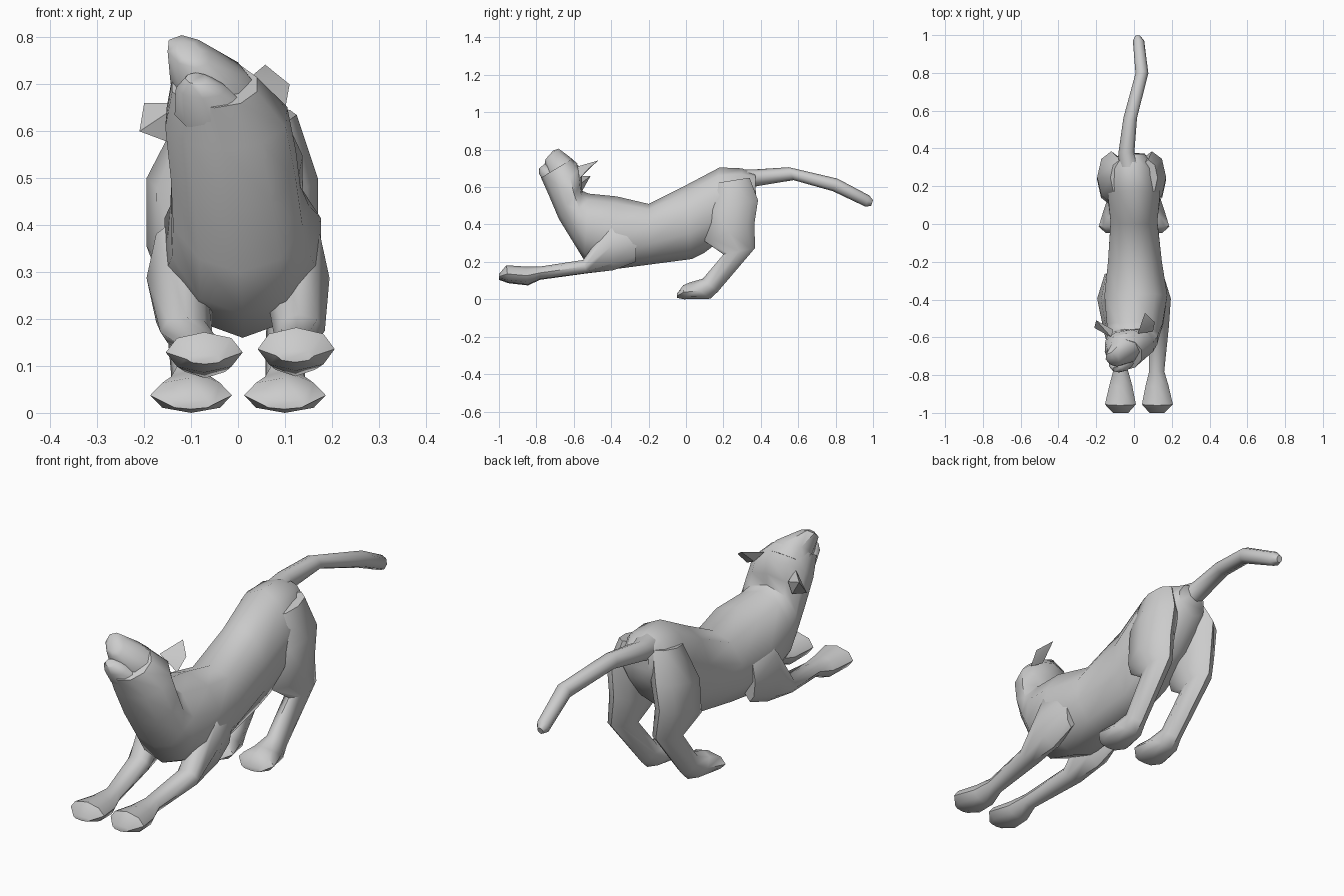
import bpy, bmesh, math
from mathutils import Vector


def finish(name, bm, angle=50):
    bmesh.ops.recalc_face_normals(bm, faces=bm.faces)
    mesh = bpy.data.meshes.new(name)
    bm.to_mesh(mesh)
    bm.free()
    obj = bpy.data.objects.new(name, mesh)
    bpy.context.collection.objects.link(obj)
    bpy.ops.object.select_all(action='DESELECT')
    obj.select_set(True)
    bpy.context.view_layer.objects.active = obj
    bpy.ops.object.shade_smooth_by_angle(angle=math.radians(angle))
    return obj


def loft(name, rings, sides=8):
    """Each ring: (top y, top z, bottom y, bottom z, half width, top x, bottom x)."""
    bm = bmesh.new()
    loops = []
    for ty, tz, by, bz, w, tx, bx in rings:
        top, bot = Vector((tx, ty, tz)), Vector((bx, by, bz))
        mid, half = (top + bot) / 2, (top - bot) / 2
        side = Vector((w, 0, 0))
        loops.append([bm.verts.new(mid + half * math.cos(a) + side * math.sin(a))
                      for a in (2 * math.pi * i / sides for i in range(sides))])
    for a, b in zip(loops, loops[1:]):
        for i in range(sides):
            j = (i + 1) % sides
            bm.faces.new((a[i], a[j], b[j], b[i]))
    bm.faces.new(loops[0])
    bm.faces.new(loops[-1])
    return finish(name, bm)


# torso, neck and raised head
loft("body", [
    (0.37, 0.67, 0.375, 0.52, 0.07, -0.01, -0.01),
    (0.30, 0.70, 0.27, 0.38, 0.13, -0.01, -0.01),
    (0.18, 0.705, 0.10, 0.25, 0.145, 0.0, 0.0),
    (0.00, 0.61, 0.03, 0.215, 0.13, 0.0, 0.0),
    (-0.20, 0.51, -0.20, 0.185, 0.15, 0.005, 0.005),
    (-0.37, 0.55, -0.39, 0.16, 0.175, 0.01, 0.01),
    (-0.52, 0.565, -0.545, 0.21, 0.155, 0.0, 0.01),
    (-0.555, 0.58, -0.60, 0.30, 0.145, -0.01, 0.005),
    (-0.555, 0.63, -0.68, 0.43, 0.14, -0.01, -0.01),
    (-0.56, 0.70, -0.735, 0.56, 0.135, -0.02, -0.03),
    (-0.61, 0.75, -0.775, 0.65, 0.095, -0.05, -0.05)], 10)

# muzzle: upper snout and lower jaw
loft("snout", [
    (-0.58, 0.725, -0.70, 0.62, 0.10, -0.04, -0.04),
    (-0.62, 0.76, -0.745, 0.67, 0.085, -0.06, -0.06),
    (-0.68, 0.805, -0.755, 0.735, 0.045, -0.12, -0.09),
    (-0.71, 0.795, -0.75, 0.75, 0.025, -0.115, -0.095)])
loft("lower_jaw", [
    (-0.68, 0.67, -0.745, 0.60, 0.085, -0.05, -0.05),
    (-0.72, 0.715, -0.785, 0.67, 0.055, -0.08, -0.075),
    (-0.755, 0.725, -0.785, 0.70, 0.025, -0.09, -0.085)])

# ears: thin folded shells
for name, points in {
    "left_ear": [(-0.12, -0.60, 0.66), (-0.13, -0.56, 0.57), (-0.20, -0.51, 0.66),
                 (-0.21, -0.55, 0.60), (-0.11, -0.56, 0.62)],
    "right_ear": [(0.02, -0.58, 0.71), (0.10, -0.57, 0.645), (0.058, -0.47, 0.742),
                  (0.11, -0.52, 0.70), (0.05, -0.55, 0.67)],
}.items():
    bm = bmesh.new()
    for p in points:
        bm.verts.new(p)
    bmesh.ops.convex_hull(bm, input=bm.verts)
    finish(name, bm, 30)

# legs: (top y, top z, bottom y, bottom z, half width, distance from centre)
front = [(-0.26, 0.40, -0.27, 0.20, 0.03, 0.125), (-0.40, 0.42, -0.39, 0.155, 0.07, 0.125),
         (-0.55, 0.21, -0.53, 0.14, 0.055, 0.13), (-0.78, 0.175, -0.78, 0.108, 0.04, 0.12),
         (-0.86, 0.175, -0.845, 0.078, 0.06, 0.122), (-0.96, 0.182, -0.95, 0.09, 0.082, 0.124),
         (-1.0, 0.135, -1.0, 0.108, 0.04, 0.122)]
hind = [(0.15, 0.62, 0.34, 0.65, 0.05, 0.075), (0.11, 0.47, 0.385, 0.53, 0.075, 0.095),
        (0.10, 0.31, 0.365, 0.40, 0.07, 0.10), (0.20, 0.24, 0.37, 0.275, 0.048, 0.11),
        (0.09, 0.11, 0.17, 0.04, 0.042, 0.10), (0.02, 0.09, 0.13, 0.003, 0.06, 0.10),
        (-0.015, 0.075, -0.01, 0.0, 0.087, 0.10), (-0.048, 0.03, -0.048, 0.008, 0.05, 0.10)]
for side, s in (("left", -1), ("right", 1)):
    # the left foreleg reaches inwards and the left hip leans outwards
    f = []
    for ty, tz, by, bz, w, x in front:
        t = max(0, min(1, (-ty - 0.4) / 0.4)) if s < 0 else 0
        f.append((ty, tz - 0.01 * t, by, bz - 0.004 * t, w, s * (x - 0.052 * t), s * (x - 0.052 * t)))
    loft(side + "_front_leg", f)
    h = []
    for ty, tz, by, bz, w, x in hind:
        lean = 0.025 if s < 0 and 0.3 < tz < 0.6 else 0
        h.append((ty, tz, by, bz, w, s * (x + lean), s * (x + lean)))
    loft(side + "_hind_leg", h)

# tail
loft("tail", [
    (0.30, 0.695, 0.32, 0.58, 0.06, -0.02, -0.02),
    (0.38, 0.695, 0.38, 0.605, 0.042, -0.04, -0.04),
    (0.55, 0.706, 0.575, 0.637, 0.036, -0.02, -0.02),
    (0.81, 0.645, 0.785, 0.578, 0.034, 0.042, 0.042),
    (0.98, 0.555, 0.96, 0.495, 0.030, 0.024, 0.024),
    (1.0, 0.53, 0.99, 0.50, 0.014, 0.02, 0.02)])
